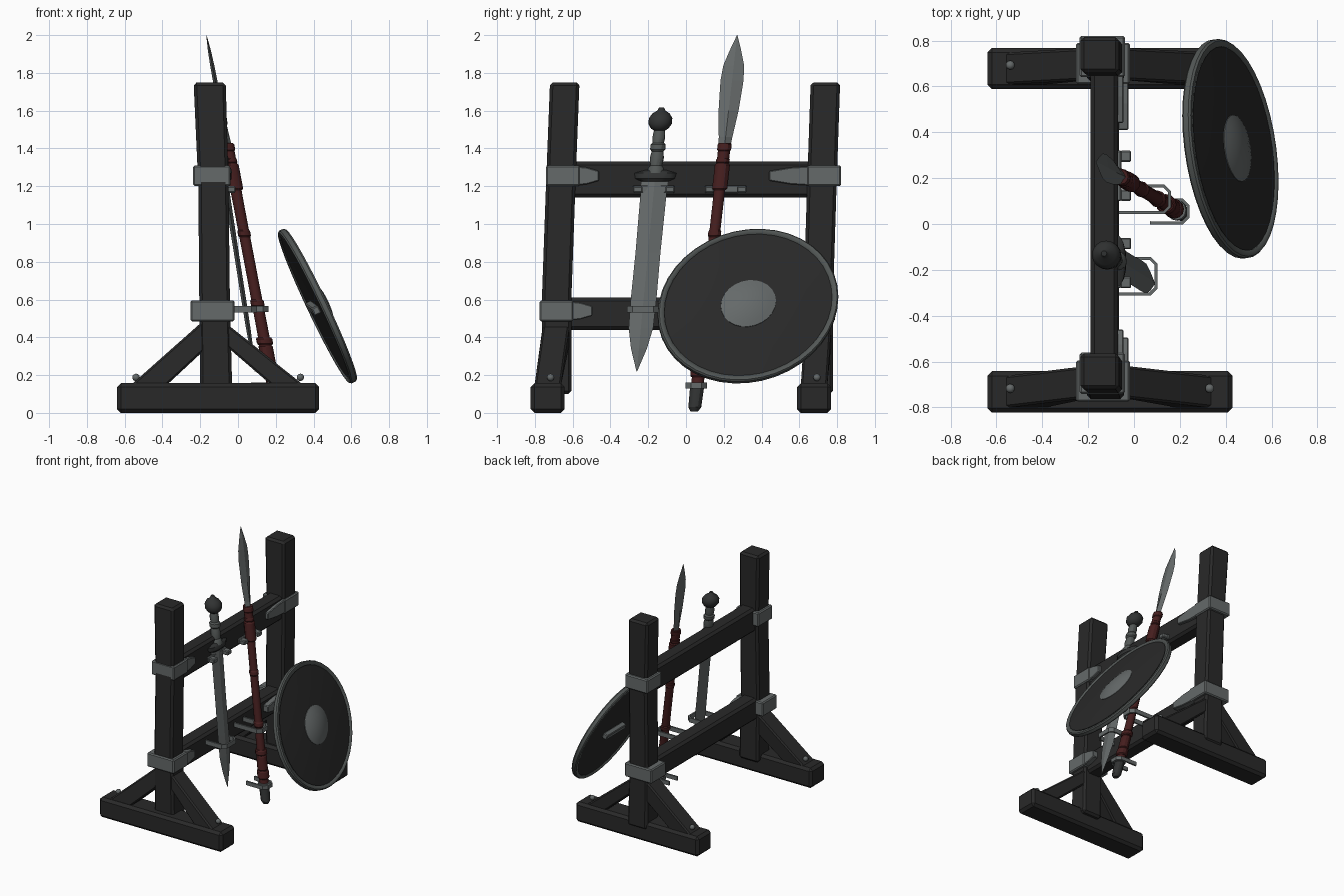
import bpy, bmesh, math
from mathutils import Matrix, Vector

if "Cube" in bpy.data.objects:
    bpy.data.objects.remove(bpy.data.objects["Cube"])


def material(name, r, g, b):
    m = bpy.data.materials.new(name)
    m.diffuse_color = (r, g, b, 1)
    m.use_nodes = True
    m.node_tree.nodes["Principled BSDF"].inputs["Base Color"].default_value = m.diffuse_color
    return m


WOOD = material("dark wood", 0.022, 0.022, 0.022)
STEEL = material("steel", 0.13, 0.143, 0.143)
IRON = material("rim iron", 0.085, 0.095, 0.092)
DARK = material("blackened iron", 0.03, 0.032, 0.032)
RED = material("red leather", 0.06, 0.013, 0.013)


def finish(name, bm, mat, bevel=0.0, smooth=0):
    bmesh.ops.recalc_face_normals(bm, faces=bm.faces)
    me = bpy.data.meshes.new(name)
    bm.to_mesh(me)
    bm.free()
    me.materials.append(mat)
    ob = bpy.data.objects.new(name, me)
    bpy.context.collection.objects.link(ob)
    if bevel:
        mod = ob.modifiers.new("bevel", 'BEVEL')
        mod.width = bevel
        mod.segments = 1
    if smooth:
        bpy.ops.object.select_all(action='DESELECT')
        ob.select_set(True)
        bpy.context.view_layer.objects.active = ob
        bpy.ops.object.shade_smooth_by_angle(angle=math.radians(smooth))
    return ob


def loft(name, rings, mat, M=Matrix(), bevel=0.0, smooth=0):
    """Skin a list of equal-length point rings and cap both ends."""
    bm = bmesh.new()
    rows = [[bm.verts.new(M @ Vector(p)) for p in r] for r in rings]
    n = len(rows[0])
    for a, b in zip(rows, rows[1:]):
        for i in range(n):
            bm.faces.new((a[i], a[(i + 1) % n], b[(i + 1) % n], b[i]))
    bm.faces.new(rows[0])
    bm.faces.new(rows[-1])
    return finish(name, bm, mat, bevel, smooth)


def rect(x0, x1, y0, y1, z):
    return [(x0, y0, z), (x1, y0, z), (x1, y1, z), (x0, y1, z)]


def ell(z, rx, ry=None, n=12):
    ry = rx if ry is None else ry
    return [(rx * math.cos(math.tau * i / n), ry * math.sin(math.tau * i / n), z) for i in range(n)]


def box(name, x0, x1, y0, y1, z0, z1, mat, bevel=0.0):
    return loft(name, [rect(x0, x1, y0, y1, z0), rect(x0, x1, y0, y1, z1)], mat, bevel=bevel)


def strap(name, pts, z, h, mat=STEEL, closed=False, t=0.014):
    """Thin upright metal strip following a path in plan."""
    bm = bmesh.new()
    lo = [bm.verts.new((x, y, z - h / 2)) for x, y in pts]
    hi = [bm.verts.new((x, y, z + h / 2)) for x, y in pts]
    for i in range(len(pts) - (0 if closed else 1)):
        j = (i + 1) % len(pts)
        bm.faces.new((lo[i], lo[j], hi[j], hi[i]))
    ob = finish(name, bm, mat)
    mod = ob.modifiers.new("thickness", 'SOLIDIFY')
    mod.thickness = t
    mod.offset = 0
    return ob


def loop(x0, x1, y0, y1, c=0.025):
    return [(x0, y0), (x1 - c, y0), (x1, y0 + c), (x1, y1 - c), (x1 - c, y1), (x0, y1)]


# two end frames: s = side, (top, middle, foot) = centre y at those heights
for label, s, yt, ym, yf in (("front", -1, -0.642, -0.685, -0.732), ("back", 1, 0.738, 0.70, 0.678)):
    h = 0.078
    box(label + "_foot", -0.64, 0.43, yf - 0.09, yf + 0.09, 0, 0.157, WOOD, 0.02)
    loft(label + "_post", [rect(-0.20, -0.03, ym - h, ym + h, 0.1),
                           rect(-0.205, -0.043, ym - h, ym + h, 0.6),
                           rect(-0.21, -0.05, (ym + yt) / 2 - h, (ym + yt) / 2 + h, 1.2),
                           rect(-0.235, -0.065, yt - h, yt + h, 1.75)], WOOD, bevel=0.016)
    # diagonal braces and their pegs
    for end, xp, hi, lo, far, near in (("right", -0.07, 0.48, 0.36, 0.35, 0.18), ("left", -0.17, 0.50, 0.34, -0.57, -0.38)):
        b = 0.07
        loft(label + "_brace_" + end,
             [[(xp, ym - b, hi), (xp, ym + b, hi), (xp, ym + b, lo), (xp, ym - b, lo)],
              [(far, yf - b, 0.145), (far, yf + b, 0.145), (near, yf + b, 0.145), (near, yf - b, 0.145)]],
             WOOD, bevel=0.01)
        bm = bmesh.new()
        bmesh.ops.create_icosphere(bm, subdivisions=2, radius=0.02,
                                   matrix=Matrix.Translation((far - (0.02 if far > 0 else -0.03), yf + 0.015, 0.188)))
        finish(label + "_peg_" + end, bm, STEEL, smooth=40)
    # metal bands with tapered tongues lying on the rails
    for pos, zc, hz, x0, x1, yc in (("upper", 1.255, 0.055, -0.237, -0.04, (ym + yt) / 2 + 0.3 * (yt - ym)),
                                    ("lower", 0.54, 0.055, -0.252, -0.018, ym)):
        box(f"{label}_{pos}_band", x0, x1, yc - 0.09, yc + 0.09, zc - hz, zc + hz, STEEL, 0.008)
        inner, tip = yc - s * 0.06, yc - s * (0.19 if s < 0 else 0.29)
        mid = (inner + tip) / 2

        def slab(y, k):
            return [(-0.085, y, zc - k), (x1 - 0.006, y, zc - k), (x1 - 0.006, y, zc + k), (-0.085, y, zc + k)]
        loft(f"{label}_{pos}_tongue", [slab(inner, 0.052), slab(mid, 0.045), slab(tip, 0.026)], STEEL, bevel=0.005)

# rails
box("upper_rail", -0.19, -0.07, -0.66, 0.72, 1.14, 1.33, WOOD, 0.018)
box("lower_rail", -0.19, -0.065, -0.69, 0.70, 0.44, 0.61, WOOD, 0.018)

# hooks on the upper rail
for label, yc in (("sword", -0.17), ("spear", 0.21)):
    box(label + "_hook_plate", -0.08, -0.055, yc - 0.11, yc + 0.11, 1.165, 1.205, STEEL, 0.005)
    for k in (-1, 1):
        y = yc + k * 0.085
        box(f"{label}_hook_{'left' if k < 0 else 'right'}", -0.06, -0.012, y - 0.025, y + 0.025, 1.165, 1.2, STEEL, 0.006)

# holders near the lower rail and the spear butt
strap("sword_loop", loop(-0.07, 0.095, -0.305, -0.15), 0.548, 0.034)
strap("spear_loop", loop(-0.07, 0.155, 0.05, 0.165), 0.55, 0.034)
strap("spear_butt_loop", loop(0.07, 0.235, 0.005, 0.105), 0.145, 0.03)

# sword, sheared so local z equals world z
S = Matrix(((1, 0, -0.158, 0.125), (0, 1, 0.094, -0.281), (0, 0, 1, 0), (0, 0, 0, 1)))
loft("sword_blade", [ell(z, t, w, 4) for z, w, t in ((0.22, 0.002, 0.002), (0.34, 0.042, 0.009),
     (0.45, 0.065, 0.012), (0.60, 0.068, 0.013), (0.85, 0.066, 0.013), (1.25, 0.07, 0.016))], STEEL, S)
loft("sword_guard", [ell(z, t, w, 16) for z, w, t in ((1.225, 0.07, 0.025), (1.24, 0.105, 0.038),
     (1.27, 0.115, 0.04), (1.285, 0.06, 0.03))], DARK, S, smooth=40)
loft("sword_grip", [ell(z, r) for z, r in ((1.27, 0.045), (1.295, 0.043), (1.31, 0.032), (1.35, 0.037), (1.385, 0.031),
     (1.395, 0.04), (1.42, 0.04), (1.43, 0.03), (1.46, 0.034), (1.50, 0.028), (1.51, 0.034))], IRON, S, smooth=30)
loft("sword_pommel", [ell(z, r, n=16) for z, r in ((1.49, 0.02), (1.505, 0.046), (1.53, 0.062), (1.56, 0.062),
     (1.585, 0.046), (1.60, 0.022), (1.618, 0.012))], DARK, S, smooth=50)

# spear
P = Matrix(((1, 0, -0.19, 0.213), (0, 1, 0.114, 0.043), (0, 0, 1, 0), (0, 0, 0, 1)))
loft("spear_head", [ell(z, t, w, 4) for z, w, t in ((1.40, 0.03, 0.024), (1.46, 0.036, 0.02), (1.60, 0.053, 0.014),
     (1.76, 0.061, 0.012), (1.84, 0.055, 0.011), (1.92, 0.03, 0.008), (2.0, 0.001, 0.001))], STEEL, P)
loft("spear_shaft", [ell(z, r) for z, r in ((0.12, 0.034), (0.4, 0.031), (0.7, 0.029), (1.1, 0.029), (1.43, 0.033))],
     RED, P, smooth=40)
for i, (z0, z1, r) in enumerate(((0.19, 0.25, 0.043), (0.25, 0.36, 0.038), (0.36, 0.40, 0.043), (0.56, 0.60, 0.036),
                                 (0.93, 0.97, 0.034), (1.18, 1.32, 0.04), (1.32, 1.35, 0.036), (1.385, 1.43, 0.037))):
    loft(f"spear_wrap_{i + 1}", [ell(z0, r - 0.006), ell(z0 + 0.008, r), ell(z1 - 0.008, r), ell(z1, r - 0.006)],
         RED, P, smooth=30)
loft("spear_butt", [ell(0.008, 0.02), ell(0.03, 0.034), ell(0.13, 0.037)], DARK, P, smooth=30)
loft("spear_collar", [ell(0.13, 0.044), ell(0.16, 0.044)], STEEL, P, smooth=30)

# leaning shield, slightly oval: two in-plane axes and a normal
u, v = Vector((-0.06, 0.478, 0.045)), Vector((-0.185, 0, 0.402))
n = u.cross(v).normalized()
D = Matrix.Translation((0.42, 0.328, 0.565)) @ Matrix((u, v, n)).transposed().to_4x4()
N = 40
loft("shield_board", [ell(z, r, n=N) for z, r in ((-0.004, 0.05), (-0.008, 0.5), (-0.012, 0.97), (0.012, 0.97),
     (0.025, 0.65), (0.033, 0.3), (0.035, 0.05))], WOOD, D, smooth=40)
rim = loft("shield_rim", [ell(z, r, n=N) for z, r in ((-0.02, 0.93), (-0.02, 0.985), (-0.012, 1), (0.012, 1),
           (0.021, 0.985), (0.021, 0.93))], IRON, D, smooth=35)
bm = bmesh.new()
bm.from_mesh(rim.data)
bmesh.ops.delete(bm, geom=[f for f in bm.faces if len(f.verts) > 4], context='FACES_ONLY')
bmesh.ops.bridge_loops(bm, edges=[e for e in bm.edges if e.is_boundary])
bmesh.ops.recalc_face_normals(bm, faces=bm.faces)
bm.to_mesh(rim.data)
bm.free()
loft("shield_boss", [ell(z, r, n=24) for z, r in ((0.02, 0.31), (0.036, 0.305), (0.046, 0.24), (0.057, 0.15),
     (0.062, 0.04))], STEEL, D, smooth=50)
# grip on the back of the shield
loft("shield_grip", [rect(-0.3, 0.3, -0.05, 0.05, -0.045), rect(-0.3, 0.3, -0.05, 0.05, -0.005)], STEEL, D, bevel=0.006)
